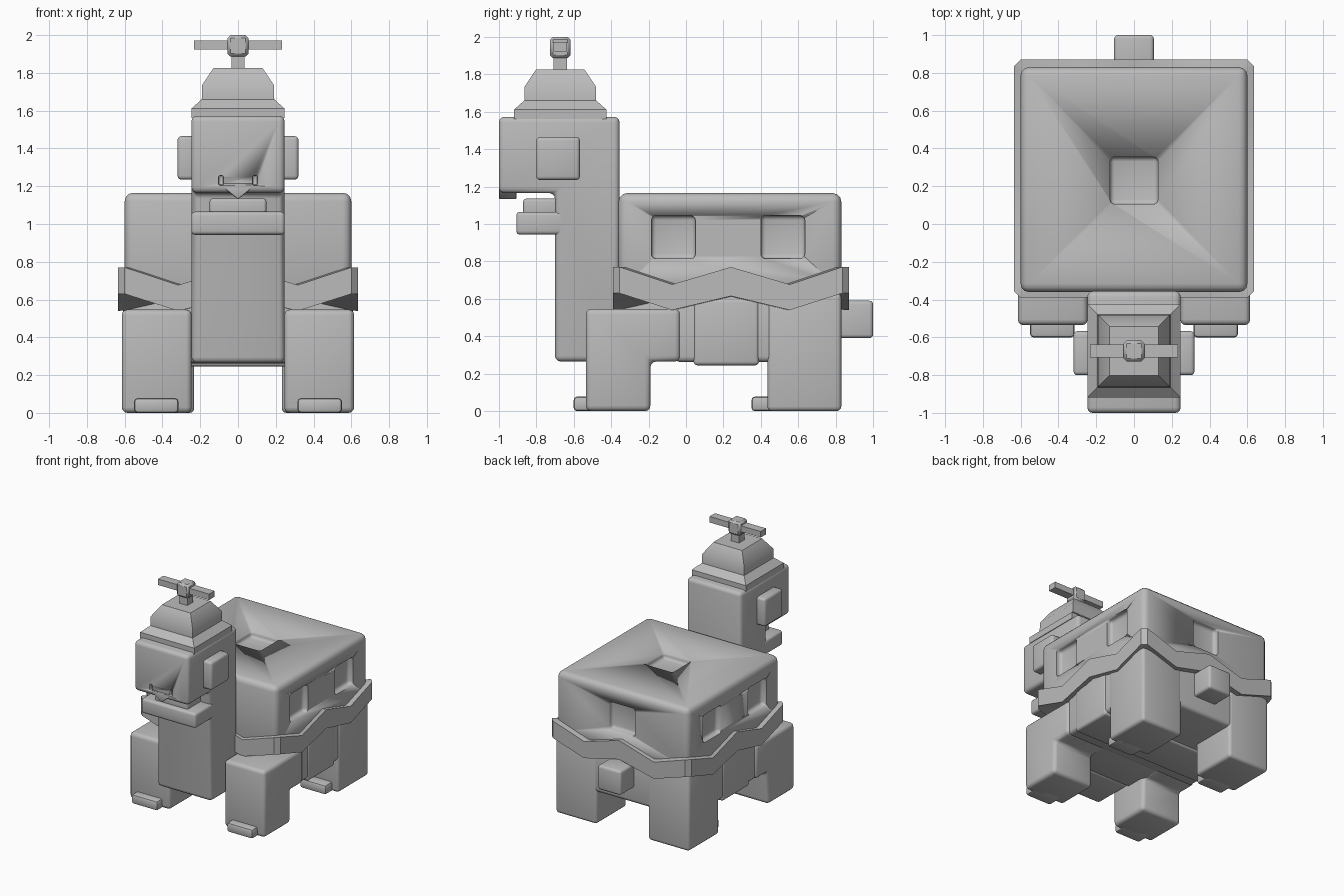
import bpy, bmesh
from mathutils import Vector

if "Cube" in bpy.data.objects:
    bpy.data.objects.remove(bpy.data.objects["Cube"])

grey = bpy.data.materials.new("light grey")
grey.diffuse_color = (0.5, 0.5, 0.5, 1)
grey.use_nodes = True
grey.node_tree.nodes["Principled BSDF"].inputs["Base Color"].default_value = grey.diffuse_color


def finish(name, bm, bevel=0.0, segments=3):
    """Bevel the sharp edges, turn the bmesh into an object and shade it."""
    bmesh.ops.recalc_face_normals(bm, faces=bm.faces[:])
    if bevel:
        bmesh.ops.bevel(bm, geom=bm.edges[:], offset=bevel, segments=segments,
                        profile=0.5, affect='EDGES')
    mesh = bpy.data.meshes.new(name)
    bm.to_mesh(mesh)
    bm.free()
    mesh.materials.append(grey)
    obj = bpy.data.objects.new(name, mesh)
    bpy.context.collection.objects.link(obj)
    bpy.ops.object.select_all(action='DESELECT')
    obj.select_set(True)
    bpy.context.view_layer.objects.active = obj
    bpy.ops.object.shade_smooth_by_angle(angle=0.7)
    return obj


def prism(name, profile, x0, x1, bevel=0.0, segments=3):
    """Extrude a (y, z) profile along x."""
    bm = bmesh.new()
    face = bm.faces.new([bm.verts.new((x0, y, z)) for y, z in profile])
    ext = bmesh.ops.extrude_face_region(bm, geom=[face])["geom"]
    bmesh.ops.translate(bm, vec=(x1 - x0, 0, 0),
                        verts=[v for v in ext if isinstance(v, bmesh.types.BMVert)])
    return finish(name, bm, bevel, segments)


def box(name, x, y, z, bevel=0.0, segments=3):
    profile = [(y[0], z[0]), (y[1], z[0]), (y[1], z[1]), (y[0], z[1])]
    return prism(name, profile, x[0], x[1], bevel, segments)


def stack(name, centre_y, rings):
    """Square cross-sections (half width, z) joined from bottom to top."""
    bm = bmesh.new()
    loops = [[bm.verts.new((sx * h, centre_y + sy * h, z))
              for sx, sy in ((-1, -1), (1, -1), (1, 1), (-1, 1))] for h, z in rings]
    for a, b in zip(loops, loops[1:]):
        for i in range(4):
            j = (i + 1) % 4
            bm.faces.new((a[i], a[j], b[j], b[i]))
    bm.faces.new(loops[0])
    bm.faces.new(loops[-1])
    return finish(name, bm)


def cut(target, cutters):
    for c in cutters:
        mod = target.modifiers.new("cut", 'BOOLEAN')
        mod.operation, mod.solver, mod.object = 'DIFFERENCE', 'EXACT', c
        bpy.context.view_layer.objects.active = target
        bpy.ops.object.modifier_apply(modifier=mod.name)
        bpy.data.objects.remove(c)


# Shell with window recesses on the sides, the back and the top
shell = box("shell", (-0.6, 0.6), (-0.36, 0.83), (0.64, 1.165), 0.045)
cutters = [box("window_cutter", (-0.12, 0.12), (0.785, 0.95), (0.815, 1.045), 0.025),
           box("window_cutter", (-0.127, 0.127), (0.105, 0.355), (1.12, 1.3), 0.025)]
for s in (-1, 1):
    for y in (-0.185, 0.4):
        cutters.append(box("window_cutter", sorted((s * 0.555, s * 0.75)),
                           (y, y + 0.235), (0.815, 1.045), 0.025))
cut(shell, cutters)

# Zigzag rim round the shell, closed above and below
W, Y0, Y1, C = 0.635, -0.39, 0.87, 0.035
YC = (Y0 + Y1) / 2
outline = []
for k in range(4):
    # each side: chamfered corner, dip, middle peak, dip, chamfered corner
    half, depth = (W, YC - Y0) if k % 2 == 0 else (YC - Y0, W)
    for t, low in ((-half + C, 0), (-half * 0.5, 1), (0, 0), (half * 0.5, 1), (half - C, 0)):
        x, y = [(t, -depth), (depth, t), (-t, depth), (-depth, -t)][k]
        outline.append((x, y + YC, 0.77 - 0.093 * low, (0.615 if t == 0 else 0.63) - 0.09 * low))
bm = bmesh.new()
top = [bm.verts.new((x, y, zt)) for x, y, zt, zb in outline]
bot = [bm.verts.new((x, y, zb)) for x, y, zt, zb in outline]
ct, cb = bm.verts.new((0, YC, 0.72)), bm.verts.new((0, YC, 0.58))
for i in range(len(top)):
    j = (i + 1) % len(top)
    bm.faces.new((bot[i], bot[j], top[j], top[i]))
    bm.faces.new((top[i], top[j], ct))
    bm.faces.new((bot[j], bot[i], cb))
finish("zigzag_rim", bm)

# Lower body, chest and belly
box("lower_body", (-0.6, 0.6), (-0.06, 0.825), (0.262, 0.64), 0.03)
box("chest", (-0.3, 0.3), (-0.37, 0.1), (0.268, 0.65), 0.02)
box("belly_plate", (-0.607, 0.607), (0.04, 0.39), (0.245, 0.6), 0.02)
box("tail", (-0.105, 0.105), (0.78, 1.0), (0.39, 0.59), 0.02)

# Legs and toes
for s in (-1, 1):
    side = "left" if s > 0 else "right"
    prism("front_leg_" + side,
          [(-0.535, 0), (-0.19, 0), (-0.19, 0.265), (-0.03, 0.265), (-0.03, 0.547), (-0.535, 0.547)],
          s * 0.245, s * 0.615, 0.03)
    box("rear_leg_" + side, sorted((s * 0.232, s * 0.608)), (0.435, 0.83), (0, 0.63), 0.025)
    for part, y in (("front", -0.6), ("rear", 0.35)):
        box(part + "_toes_" + side, sorted((s * 0.315, s * 0.55)), (y, y + 0.15), (0, 0.078), 0.018, 2)

# Neck and head in one piece, with nostrils
head = prism("neck_and_head",
             [(-0.70, 0.265), (-0.355, 0.265), (-0.355, 1.573), (-1.0, 1.573), (-1.0, 1.165), (-0.70, 1.165)],
             -0.247, 0.247, 0.03)
cut(head, [box("nostril_cutter", (s * 0.09 - 0.014, s * 0.09 + 0.014), (-1.1, -0.975),
               (1.205, 1.257), 0.01, 2) for s in (-1, 1)])

# Beak: wedge pointing down along the front lip
bm = bmesh.new()
front = [bm.verts.new((x, -1.0, z)) for x, z in ((-0.085, 1.2), (0, 1.13), (0.085, 1.2))]
back = [bm.verts.new((x, -0.905, z)) for x, z in ((-0.085, 1.2), (0, 1.13), (0.085, 1.2))]
bm.faces.new(front)
bm.faces.new(back)
for i in range(3):
    j = (i + 1) % 3
    bm.faces.new((front[i], front[j], back[j], back[i]))
finish("beak", bm, 0.008, 2)

# Jaw, tongue and ears
box("jaw", (-0.247, 0.247), (-0.907, -0.65), (0.943, 1.065), 0.02)
box("tongue", (-0.15, 0.15), (-0.87, -0.66), (1.04, 1.135), 0.015)
for s in (-1, 1):
    box("ear_" + ("left" if s > 0 else "right"), sorted((s * 0.22, s * 0.32)),
        (-0.8, -0.567), (1.235, 1.465), 0.02)

# Propeller hat
HY = -0.672
stack("hat", HY, [(0.246, 1.56), (0.246, 1.612), (0.192, 1.66), (0.19, 1.735), (0.13, 1.825)])
box("propeller_stem", (-0.035, 0.035), (HY - 0.035, HY + 0.035), (1.81, 1.91))
box("propeller_hub", (-0.055, 0.055), (HY - 0.055, HY + 0.055), (1.887, 2.0), 0.015, 1)
box("propeller_blades", (-0.232, 0.232), (HY - 0.035, HY + 0.035), (1.923, 1.972))
